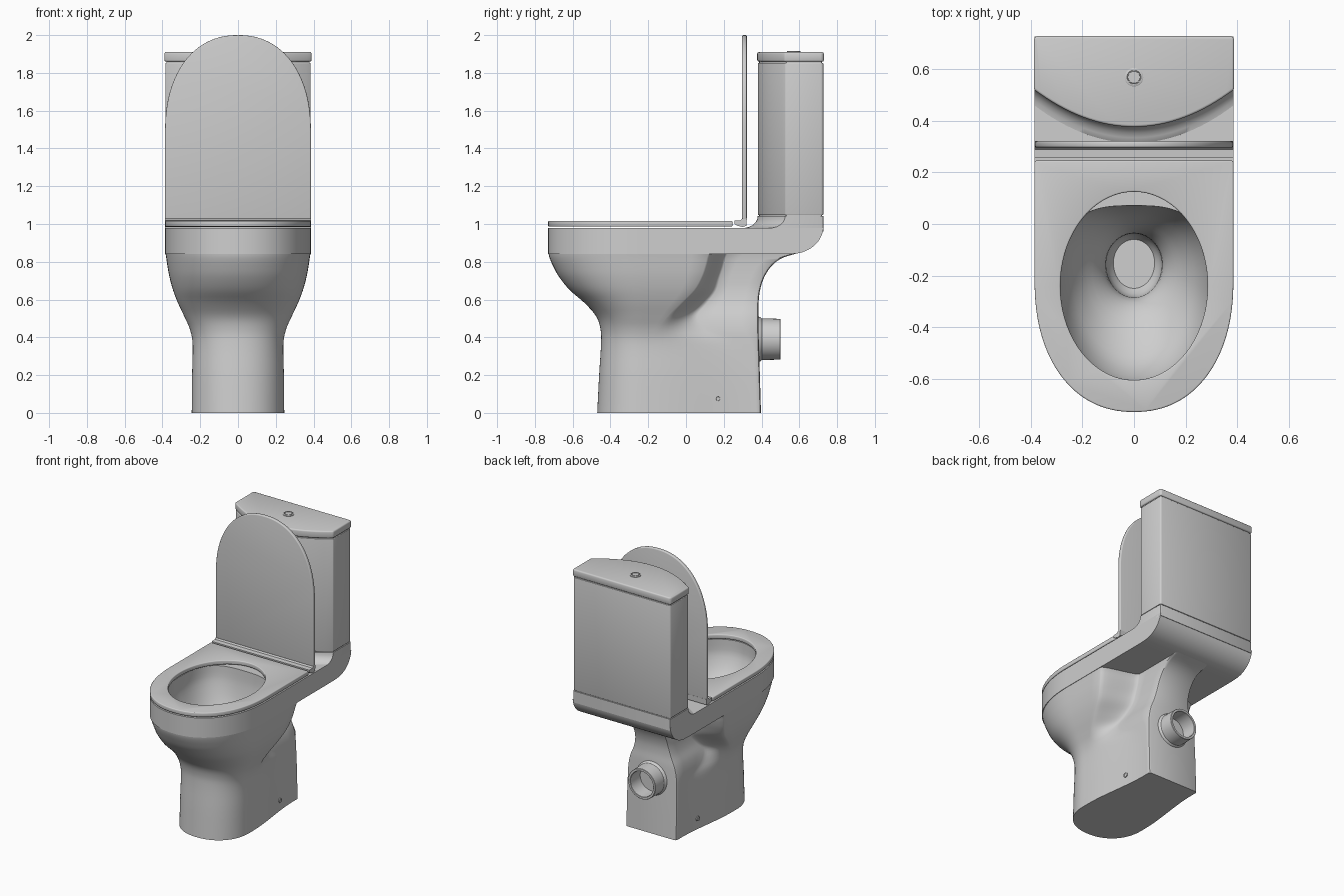
import bpy, bmesh, math
from mathutils import Vector

if "Cube" in bpy.data.objects:
    bpy.data.objects.remove(bpy.data.objects["Cube"])

ceramic = bpy.data.materials.new("light grey ceramic")
ceramic.diffuse_color = (0.62, 0.62, 0.62, 1)
ceramic.use_nodes = True
ceramic.node_tree.nodes["Principled BSDF"].inputs["Base Color"].default_value = ceramic.diffuse_color


def make(name, rings):
    """Skin a stack of equal-length point rings and cap both ends."""
    bm = bmesh.new()
    vs = [[bm.verts.new(p) for p in r] for r in rings]
    n = len(rings[0])
    for a, b in zip(vs, vs[1:]):
        for i in range(n):
            j = (i + 1) % n
            bm.faces.new((a[i], a[j], b[j], b[i]))
    bm.faces.new(vs[0])
    bm.faces.new(vs[-1])
    bmesh.ops.recalc_face_normals(bm, faces=bm.faces)
    me = bpy.data.meshes.new(name)
    bm.to_mesh(me)
    bm.free()
    ob = bpy.data.objects.new(name, me)
    bpy.context.collection.objects.link(ob)
    me.materials.append(ceramic)
    return ob


def prism(name, pts, lo, hi, axis="z"):
    put = {"z": lambda a, b, h: (a, b, h), "x": lambda a, b, h: (h, a, b),
           "y": lambda a, b, h: (a, h, b)}[axis]
    return make(name, [[put(a, b, h) for a, b in pts] for h in (lo, hi)])


def focus(ob):
    bpy.ops.object.select_all(action="DESELECT")
    ob.select_set(True)
    bpy.context.view_layer.objects.active = ob


def boolean(ob, cutter, op="DIFFERENCE"):
    focus(ob)
    m = ob.modifiers.new("cut", "BOOLEAN")
    m.object, m.operation, m.solver = cutter, op, "EXACT"
    bpy.ops.object.modifier_apply(modifier=m.name)


def finish(ob, bevel=0, angle=35):
    focus(ob)
    if bevel:
        m = ob.modifiers.new("round", "BEVEL")
        m.width, m.segments, m.limit_method = bevel, 3, "ANGLE"
        m.angle_limit = math.radians(40)
        bpy.ops.object.modifier_apply(modifier=m.name)
    bpy.ops.object.shade_smooth_by_angle(angle=math.radians(angle))


def spow(v, e):
    return math.copysign(abs(v) ** e, v)


def smooth_rows(rows, sub):
    """Catmull-Rom interpolation through the rows of a section table."""
    out = []
    for i in range(len(rows) - 1):
        p = [rows[max(0, min(len(rows) - 1, i + k))] for k in (-1, 0, 1, 2)]
        for s in range(sub):
            t = s / sub
            out.append([0.5 * (2 * b + (c - a) * t + (2 * a - 5 * b + 4 * c - d) * t * t
                               + (3 * b - a - 3 * c + d) * t ** 3) for a, b, c, d in zip(*p)])
    return out + [rows[-1]]


def d_plan(yf, w, yc, yb, n=64):
    """D outline: rounded front, straight sides, flat back."""
    e = 2 / 2.2
    pts = [(w * spow(math.cos(a), e), yc + (yc - yf) * spow(math.sin(a), e))
           for a in (-math.pi * i / n for i in range(n + 1))]
    return pts + [(-w, yb), (w, yb)]


def ellipse(rx, y0, y1, n=72):
    return [(rx * math.cos(2 * math.pi * i / n), (y0 + y1) / 2 + (y1 - y0) / 2
             * math.sin(2 * math.pi * i / n)) for i in range(n)]


# Pan body: z, front y, half width, start of rear taper, end of taper, rear half width, rear y
sections = [
    (0.00, -0.470, 0.245, -0.18, 0.34, 0.20, 0.397),
    (0.20, -0.460, 0.243, -0.18, 0.33, 0.20, 0.391),
    (0.36, -0.450, 0.240, -0.17, 0.28, 0.197, 0.386),
    (0.44, -0.452, 0.254, -0.15, 0.12, 0.193, 0.384),
    (0.51, -0.475, 0.284, -0.10, 0.06, 0.178, 0.384),
    (0.58, -0.535, 0.317, -0.03, 0.11, 0.150, 0.384),
    (0.65, -0.615, 0.344, 0.04, 0.16, 0.134, 0.392),
    (0.72, -0.672, 0.363, 0.08, 0.18, 0.130, 0.415),
    (0.78, -0.705, 0.374, 0.10, 0.20, 0.130, 0.455),
    (0.82, -0.722, 0.380, 0.11, 0.21, 0.132, 0.510),
    (0.845, -0.728, 0.384, 0.12, 0.22, 0.135, 0.590),
]


def body_ring(row):
    z, yf, w, t0, t1, wr, yb = row
    ym = min(-0.22, t0 - 0.02)
    half = []
    for i in range(25):
        a = math.pi / 2 * i / 24
        half.append((w * spow(math.sin(a), 0.92), ym - (ym - yf) * spow(math.cos(a), 0.92)))
    half += [(w, ym + (t0 - ym) * k / 4) for k in range(1, 5)]
    for k in range(1, 11):
        t = k / 10
        half.append((w + (wr - w) * t * t * (3 - 2 * t), t0 + (t1 - t0) * t))
    r = 0.015
    half += [(wr, t1 + (yb - r - t1) * k / 4) for k in range(1, 5)]
    half += [(wr - r * 0.3, yb - r * 0.3), (wr - r, yb)]
    return [(x, y, z) for x, y in half] + [(-x, y, z) for x, y in reversed(half[1:])]


body = make("pan_body", [body_ring(r) for r in smooth_rows(sections, 4)])

# Rim and rear shelf: D plan trimmed by the side profile
rim = prism("rim_and_shelf", d_plan(-0.73, 0.386, -0.22, 0.728), 0.8, 1.0)
side = [(-0.8, 0.98), (-0.8, 0.84), (0.52, 0.84)]
side += [(0.56 + 0.168 * math.sin(a), 0.99 - 0.148 * math.cos(a))
         for a in (math.pi / 2 * i / 14 for i in range(1, 14))]
side += [(0.728, 0.98)]
trim = prism("side_trim", side, -0.6, 0.6, "x")
boolean(rim, trim, "INTERSECT")

# Bowl hollow: z, half width, front y, rear y, rear squareness
bowl_rows = [
    (1.10, 0.292, -0.612, 0.075, 3.0), (0.94, 0.292, -0.612, 0.070, 3.0),
    (0.86, 0.285, -0.600, 0.062, 2.8), (0.76, 0.250, -0.545, 0.040, 2.5),
    (0.68, 0.200, -0.450, 0.010, 2.3), (0.61, 0.145, -0.345, -0.018, 2.1),
    (0.54, 0.112, -0.292, -0.035, 2.0), (0.45, 0.105, -0.280, -0.040, 2.0),
    (0.40, 0.080, -0.250, -0.060, 2.0)]
bowl_rings = []
for z, w, y0, y1, n in smooth_rows(bowl_rows, 3):
    yc = y0 + (y1 - y0) * 0.52
    ring = []
    for i in range(72):
        a = 2 * math.pi * i / 72
        e = 2 / n if math.sin(a) > 0 else 1
        ring.append((w * spow(math.cos(a), e),
                     yc + (y1 - yc if math.sin(a) > 0 else yc - y0) * spow(math.sin(a), e), z))
    bowl_rings.append(ring)
hollow = make("bowl_cutter", bowl_rings)
boolean(body, hollow)
boolean(rim, hollow)
finish(body, angle=40)
finish(rim)

# Seat ring
seat = prism("seat", d_plan(-0.73, 0.386, -0.22, 0.246), 0.986, 1.017)
hole = prism("seat_cutter", ellipse(0.286, -0.606, 0.125), 0.9, 1.1)
boolean(seat, hole)
finish(seat, 0.006)
for c in (trim, hollow, hole):
    bpy.data.objects.remove(c)

# Hinge bar and raised lid
hinge = prism("hinge_bar", [(0.256, 1.018), (0.256, 1.003), (0.268, 0.992), (0.300, 0.984),
                            (0.320, 0.990), (0.322, 1.030), (0.297, 1.030), (0.290, 1.020)],
              -0.386, 0.386, "x")
finish(hinge)
lid = prism("seat_lid", [(x, -z) for x, z in d_plan(-2.0, 0.386, -1.49, -1.025)],
            0.297, 0.322, "y")
finish(lid, 0.007)


# Cistern: flat back, bowed front
def tank_plan(w, back, d=0.0, n=32):
    r = 0.012
    pts = [(w * (2 * i / n - 1), 0.38 - d + 0.145 * (2 * i / n - 1) ** 2) for i in range(n + 1)]
    return pts + [(w, back - r), (w - r * 0.3, back - r * 0.3), (w - r, back),
                  (r - w, back), (r * 0.3 - w, back - r * 0.3), (-w, back - r)]


plinth = make("cistern_plinth", [[(x, y, z) for x, y in tank_plan(0.386, 0.728, d)] for z, d in
              ((0.96, 0.08), (0.98, 0.065), (0.985, 0.045), (0.995, 0.026), (1.01, 0.011),
               (1.025, 0.003), (1.042, 0))])
finish(plinth, angle=40)
gap = prism("cistern_core", tank_plan(0.379, 0.721, -0.007), 1.03, 1.87)
finish(gap)
tank = prism("cistern", tank_plan(0.385, 0.727, -0.001), 1.047, 1.853)
finish(tank, 0.004)
cover = prism("cistern_cover", tank_plan(0.389, 0.73, 0.003), 1.859, 1.91)
finish(cover, 0.010)


def lathe(name, profile, place, n=40):
    ob = make(name, [[place(r * math.cos(2 * math.pi * i / n), r * math.sin(2 * math.pi * i / n), h)
                      for i in range(n)] for r, h in profile])
    finish(ob)
    return ob


# Flush button, with a raised ring and split centre
lathe("flush_button", [(0.036, 1.900), (0.036, 1.914), (0.033, 1.916), (0.027, 1.916),
                       (0.026, 1.911), (0.024, 1.911), (0.023, 1.916), (0.001, 1.916)],
      lambda a, b, h: (a, 0.57 + b, h))

# Outlet pipe
lathe("outlet_pipe", [(0.125, 0.36), (0.118, 0.392), (0.110, 0.402), (0.108, 0.498), (0.106, 0.50),
                      (0.092, 0.50), (0.090, 0.498), (0.088, 0.392), (0.01, 0.392)],
      lambda a, b, h: (a, h, 0.39 + b))

# Floor fixing rings on both sides, set on the tapered base
for s, label in ((1, "right"), (-1, "left")):
    lathe("fixing_hole_" + label, [(0.016, -0.02), (0.016, 0.004), (0.011, 0.004),
                                   (0.010, 0.001), (0.001, 0.001)],
          lambda a, b, h: (s * (0.2135 + h - 0.12 * a), 0.17 + a, 0.075 + b), 20)
